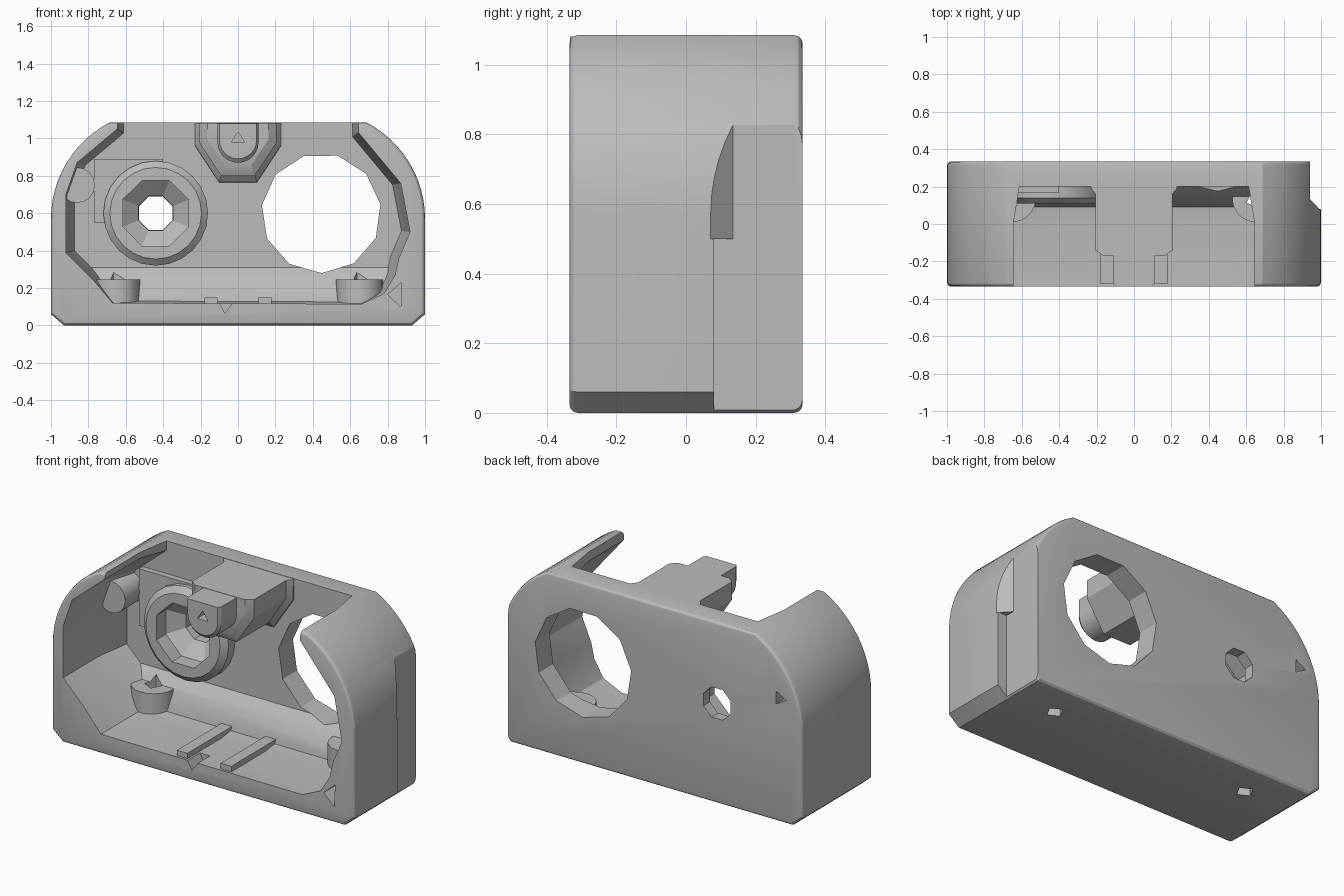
import bpy, bmesh, math

if "Cube" in bpy.data.objects:
    bpy.data.objects.remove(bpy.data.objects["Cube"])

grey = bpy.data.materials.new("plain_grey")
grey.diffuse_color = (0.5, 0.5, 0.5, 1)
grey.use_nodes = True
grey.node_tree.nodes["Principled BSDF"].inputs["Base Color"].default_value = grey.diffuse_color


def loft(name, rings):
    """Closed solid through rings of 3D points."""
    bm = bmesh.new()
    rows = [[bm.verts.new(p) for p in r] for r in rings]
    n = len(rows[0])
    for a, b in zip(rows, rows[1:]):
        for i in range(n):
            j = (i + 1) % n
            bm.faces.new((a[i], a[j], b[j], b[i]))
    bm.faces.new(rows[0])
    bm.faces.new(rows[-1][::-1])
    bmesh.ops.recalc_face_normals(bm, faces=bm.faces)
    me = bpy.data.meshes.new(name)
    bm.to_mesh(me)
    bm.free()
    me.materials.append(grey)
    ob = bpy.data.objects.new(name, me)
    bpy.context.collection.objects.link(ob)
    return ob


def ring_y(pts, y, s=1.0, c=(0, 0)):
    return [(c[0] + (x - c[0]) * s, y, c[1] + (z - c[1]) * s) for x, z in pts]


def prism_y(name, pts, y0, y1):
    return loft(name, [ring_y(pts, y0), ring_y(pts, y1)])


def prism_z(name, pts, z0, z1):
    return loft(name, [[(x, y, z) for x, y in pts] for z in (z0, z1)])


def prism_x(name, pts, x0, x1):
    return loft(name, [[(x, y, z) for y, z in pts] for x in (x0, x1)])


def circle(cx, cy, r, n, turn=0.0):
    return [(cx + r * math.cos(turn + 2 * math.pi * i / n),
             cy + r * math.sin(turn + 2 * math.pi * i / n)) for i in range(n)]


def rect(x0, y0, x1, y1):
    return [(x0, y0), (x1, y0), (x1, y1), (x0, y1)]


def apply(ob, mod):
    bpy.context.view_layer.objects.active = ob
    bpy.ops.object.modifier_apply(modifier=mod.name)


def cut(targets, cutter):
    for t in targets:
        m = t.modifiers.new("cut", 'BOOLEAN')
        m.operation = 'DIFFERENCE'
        m.solver = 'EXACT'
        m.object = cutter
        apply(t, m)
    bpy.data.objects.remove(cutter)


def bevel(ob, width, segments, angle):
    m = ob.modifiers.new("bevel", 'BEVEL')
    m.width, m.segments = width, segments
    m.limit_method, m.angle_limit = 'ANGLE', math.radians(angle)
    apply(ob, m)


# Outer shell: chamfered feet, rounded shoulders
top = math.asin((1.085 - 0.57) / 0.58)
arc = [(0.42 + 0.58 * math.cos(top * i / 12), 0.57 + 0.58 * math.sin(top * i / 12))
       for i in range(13)]
half = [(0.93, 0), (1.0, 0.06)] + arc
shell = prism_y("shell", half + [(-x, z) for x, z in reversed(half)], -0.335, 0.335)
bevel(shell, 0.025, 3, 60)

# Cavity open at the front and the top, narrowing toward the back wall
hollow = [(-0.67, 0.12), (0.66, 0.115), (0.78, 0.17), (0.84, 0.27), (0.86, 0.36),
          (0.92, 0.5), (0.87, 0.76), (0.645, 1.03), (0.645, 1.25), (-0.645, 1.25),
          (-0.645, 1.05), (-0.86, 0.87), (-0.92, 0.7), (-0.92, 0.39), (-0.78, 0.25)]
cut([shell], loft("cavity", [ring_y(hollow, -0.5), ring_y(hollow, 0.0),
                             ring_y(hollow, 0.2, 0.95, (0, 0.6))]))

# Stepped recess on the right rear side
cut([shell], prism_z("recess_low", rect(0.94, 0.08, 1.2, 0.5), -0.2, 0.5))
cut([shell], prism_z("recess_high", [(0.94, 0.135), (1.01, 0.06), (1.2, 0.06),
                                     (1.2, 0.5), (0.94, 0.5)], 0.499, 0.84))

# Sloped fillet between floor and back wall
fillet = prism_x("floor_fillet", [(0.25, 0.31), (0.2, 0.31), (0.15, 0.25),
                                  (0.09, 0.13), (0.09, 0.08), (0.25, 0.08)], -0.8, 0.84)

# Socket ring and its backing plate on the inner back wall
ring = loft("socket_ring", [ring_y(circle(-0.44, 0.6, r, 24), y)
                            for r, y in ((0.245, 0.11), (0.28, 0.14), (0.28, 0.25))])
plate = prism_y("socket_plate", rect(-0.77, 0.55, -0.4, 0.89), 0.165, 0.25)
cut([shell, ring, plate], loft("socket_hole", [
    ring_y(circle(-0.44, 0.6, r, 8, 0.39), y)
    for r, y in ((0.19, 0.0), (0.19, 0.2), (0.1, 0.27), (0.09, 0.5))]))

# Large round opening through the back wall
cut([shell, fillet], prism_y("round_opening", circle(0.445, 0.6, 0.32, 11, 0.15), 0.04, 0.5))

# Side boss with a blind triangular hole from the back
boss = prism_y("side_boss", circle(-0.86, 0.75, 0.095, 16), 0.03, 0.25)
cut([shell, boss], prism_y("boss_hole", circle(-0.85, 0.74, 0.045, 3, math.pi), 0.1, 0.5))

# Floor posts with screw holes through the underside
posts = []
for side, px in (("left", -0.65), ("right", 0.65)):
    post = prism_z(side + "_floor_post", circle(px, 0.135, 0.125, 20), 0.05, 0.245)
    cut([shell, post, fillet], prism_z("screw_hole", circle(px, 0.13, 0.05, 4, 0.3), -0.2, 0.4))
    posts.append(post)

# Low ribs on the floor
for side, rx in (("left", -0.145), ("right", 0.145)):
    prism_z(side + "_floor_rib", rect(rx - 0.035, -0.32, rx + 0.035, 0.12), 0.08, 0.15)

# Small notches in the front rim
cut([shell], prism_y("rim_notch", [(-0.12, 0.16), (0.0, 0.16), (-0.07, 0.065)], -0.5, -0.22))
cut([shell], prism_y("corner_notch", [(0.8, 0.165), (0.875, 0.23), (0.87, 0.1)], -0.5, -0.2))

# Top beam reaching forward from the back wall
hexa = [(-0.205, 1.083), (-0.205, 0.975), (-0.09, 0.8), (0.09, 0.8), (0.205, 0.975), (0.205, 1.083)]
mid = (0, 1.083)
beam = loft("top_beam", [ring_y(hexa, 0.25, 1.15, mid), ring_y(hexa, 0.19, 1.12, mid),
                         ring_y(hexa, 0.16, 1.0, mid), ring_y(hexa, -0.14, 1.0, mid),
                         ring_y(hexa, -0.17, 0.8, mid)])

# Narrow rounded nose at the beam's front end
u = [(0.11 * math.cos(math.pi + math.pi * i / 12), 0.98 + 0.11 * math.sin(math.pi + math.pi * i / 12))
     for i in range(13)]
u = [(-0.11, 1.081)] + u + [(0.11, 1.081)]
nose = loft("beam_nose", [ring_y(u, -0.333, 0.9, (0, 1.081)), ring_y(u, -0.315, 1.0),
                          ring_y(u, -0.1, 1.0)])
cut([nose], prism_y("nose_notch", [(-0.035, 0.98), (0.035, 0.98), (0, 1.035)], -0.5, -0.27))

# Smooth the curved parts, keep edges sharp
for ob in bpy.context.collection.objects:
    ob.select_set(True)
bpy.context.view_layer.objects.active = shell
bpy.ops.object.shade_smooth_by_angle(angle=math.radians(28))
